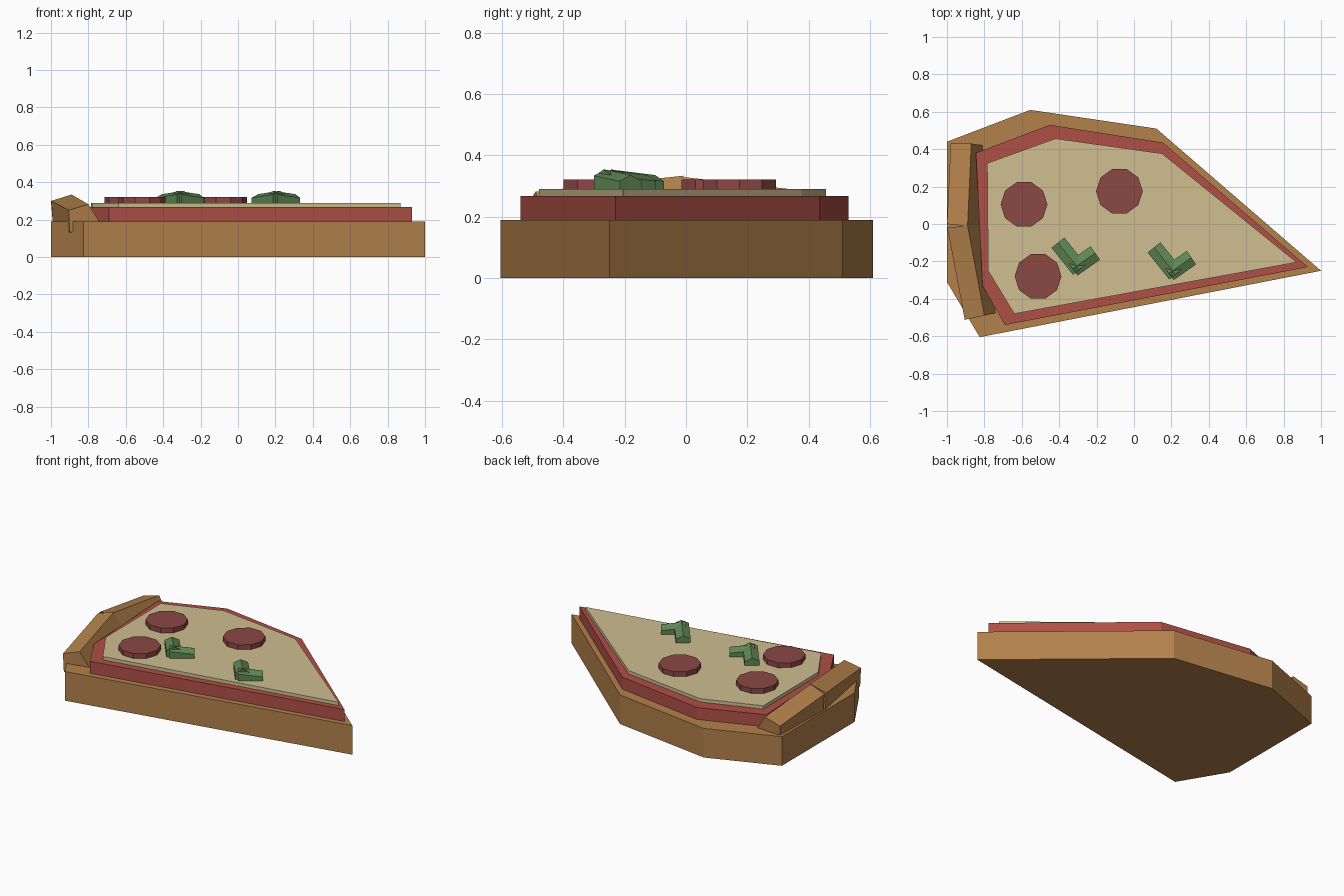
import bpy
import bmesh
from math import pi
from mathutils import Vector

cube = bpy.data.objects.get("Cube")
if cube:
    bpy.data.objects.remove(cube, do_unlink=True)


def material(name, rgb):
    mat = bpy.data.materials.new(name)
    mat.use_nodes = True
    color = (*rgb, 1)
    mat.diffuse_color = color
    bsdf = next(n for n in mat.node_tree.nodes if n.type == "BSDF_PRINCIPLED")
    bsdf.inputs["Base Color"].default_value = color
    bsdf.inputs["Roughness"].default_value = 0.9
    return mat


crust = material("baked crust", (0.45, 0.22, 0.07))
sauce = material("tomato sauce", (0.43, 0.08, 0.06))
cheese = material("pale cheese", (0.62, 0.52, 0.28))
meat = material("dark red sausage", (0.26, 0.065, 0.06))
green = material("green pepper", (0.115, 0.24, 0.09))


def loft(name, start, end, mat):
    """Join two matching cross-sections into a closed solid."""
    bm = bmesh.new()
    a = [bm.verts.new(p) for p in start]
    b = [bm.verts.new(p) for p in end]
    bm.faces.new(a)
    bm.faces.new(b)
    for i in range(len(a)):
        j = (i + 1) % len(a)
        bm.faces.new((a[i], a[j], b[j], b[i]))
    bmesh.ops.recalc_face_normals(bm, faces=bm.faces)
    mesh = bpy.data.meshes.new(name)
    bm.to_mesh(mesh)
    bm.free()
    mesh.materials.append(mat)
    obj = bpy.data.objects.new(name, mesh)
    bpy.context.collection.objects.link(obj)
    return obj


def slab(name, outline, bottom, top, mat):
    return loft(name, [(x, y, bottom) for x, y in outline],
                [(x, y, top) for x, y in outline], mat)


# Stacked layers of the slice
slab("dough_base", [(-1, 0.44), (-0.555, 0.61), (0.12, 0.51), (1, -0.25),
                    (-0.825, -0.605), (-1, -0.31)], 0, 0.19, crust)
slab("sauce_layer", [(-0.845, 0.38), (-0.45, 0.53), (0.155, 0.435), (0.93, -0.23),
                     (-0.69, -0.54), (-0.81, -0.33)], 0.19, 0.268, sauce)
slab("cheese_layer", [(-0.785, 0.325), (-0.42, 0.457), (0.15, 0.377), (0.87, -0.205),
                      (-0.64, -0.48), (-0.78, -0.25)], 0.268, 0.29, cheese)

# Raised rim in two pieces, highest where they meet
loft("rim_front",
     [(-0.9, -0.51, 0.13), (-0.905, -0.512, 0.25), (-0.8, -0.49, 0.282), (-0.74, -0.475, 0.188)],
     [(-0.99, -0.02, 0.18), (-0.998, -0.02, 0.3), (-0.89, -0.008, 0.334), (-0.82, 0, 0.2)], crust)
loft("rim_back",
     [(-0.99, 0, 0.18), (-1, 0, 0.3), (-0.89, -0.012, 0.33), (-0.82, -0.02, 0.2)],
     [(-0.98, 0.43, 0.15), (-0.98, 0.43, 0.25), (-0.87, 0.43, 0.28), (-0.81, 0.42, 0.188)], crust)

# Round sausage slices
for i, (x, y) in enumerate([(-0.588, 0.105), (-0.078, 0.175), (-0.513, -0.28)]):
    bpy.ops.mesh.primitive_cylinder_add(vertices=10, radius=0.125, depth=0.04,
                                        location=(x, y, 0.302), rotation=(0, 0, pi / 10))
    disc = bpy.context.object
    disc.name = f"sausage_slice_{i + 1}"
    disc.data.materials.append(meat)


def ridge_section(center, side, ridge):
    """Pentagon section with a peaked top."""
    offsets = [(-1, 0.285), (-1, ridge - 0.02), (0, ridge), (1, ridge - 0.02), (1, 0.285)]
    return [(center.x + side.x * s, center.y + side.y * s, z) for s, z in offsets]


# Bent pepper strips, each made of two ridged legs
for i, corner in enumerate([Vector((-0.307, -0.225)), Vector((0.207, -0.25))]):
    for leg, arm in (("long", Vector((-0.1, 0.125))), ("short", Vector((0.1, 0.07)))):
        along = arm.normalized()
        side = Vector((-along.y, along.x)) * 0.044
        loft(f"pepper_{i + 1}_{leg}",
             ridge_section(corner - along * 0.025, side, 0.354),
             ridge_section(corner + arm, side, 0.336), green)
